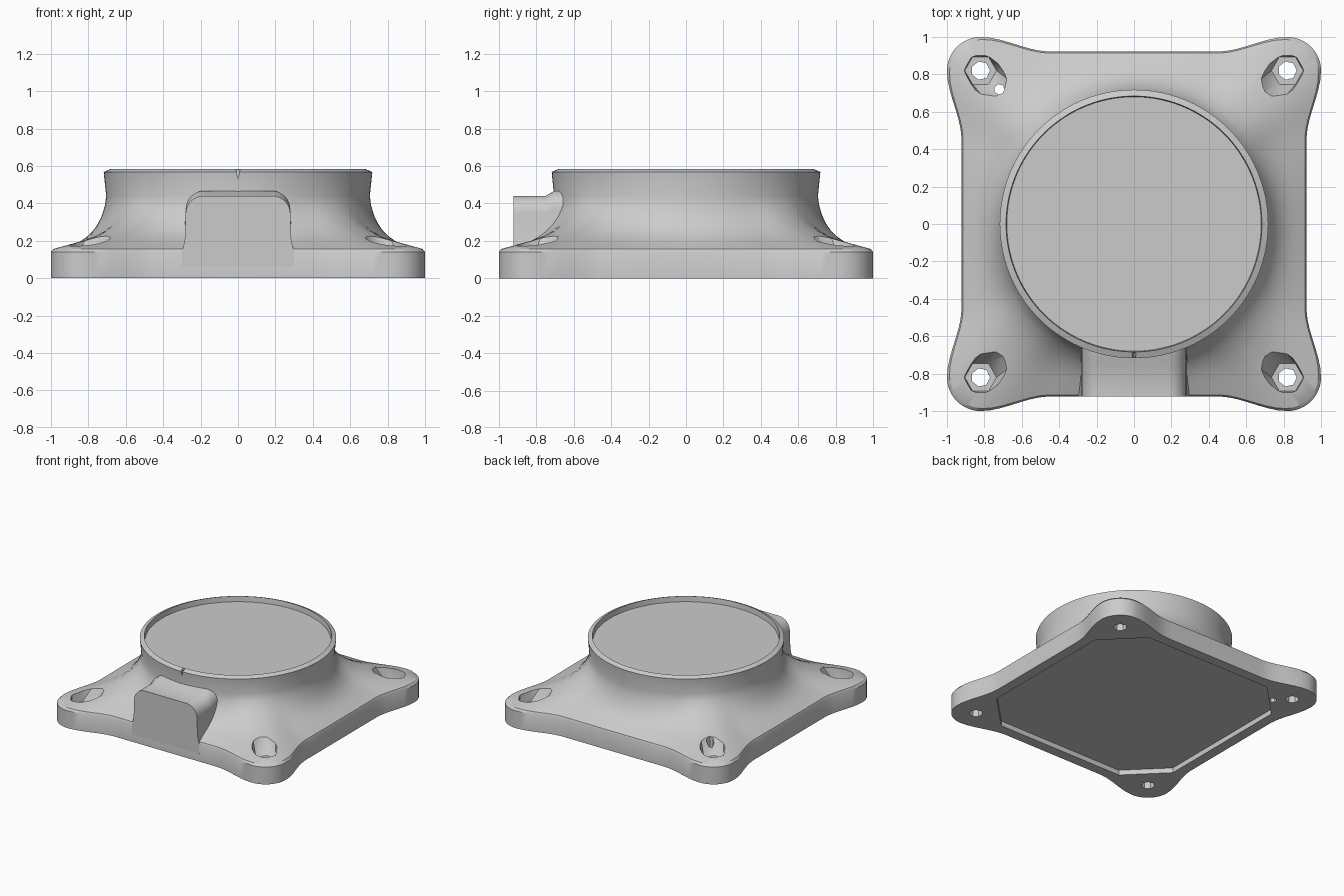
import bpy, bmesh
from math import sin, cos, pi, atan2, hypot

if "Cube" in bpy.data.objects:
    bpy.data.objects.remove(bpy.data.objects["Cube"], do_unlink=True)

GREY = (0.6, 0.6, 0.6, 1)
grey = bpy.data.materials.new("light grey")
grey.use_nodes = True
grey.diffuse_color = GREY
grey.node_tree.nodes["Principled BSDF"].inputs["Base Color"].default_value = GREY


def finish(name, bm):
    bmesh.ops.recalc_face_normals(bm, faces=bm.faces)
    mesh = bpy.data.meshes.new(name)
    bm.to_mesh(mesh)
    bm.free()
    mesh.materials.append(grey)
    obj = bpy.data.objects.new(name, mesh)
    bpy.context.collection.objects.link(obj)
    return obj


def loft(name, rings):
    """Skin a list of equal-length closed rings and cap both ends."""
    bm = bmesh.new()
    rows = [[bm.verts.new(p) for p in ring] for ring in rings]
    n = len(rows[0])
    for a, b in zip(rows, rows[1:]):
        for i in range(n):
            j = (i + 1) % n
            bm.faces.new((a[i], a[j], b[j], b[i]))
    bm.faces.new(rows[0][::-1])
    bm.faces.new(rows[-1])
    return finish(name, bm)


def circle(cx, cy, r, z, n):
    return [(cx + r * cos(2 * pi * i / n), cy + r * sin(2 * pi * i / n), z) for i in range(n)]


def hull(name, points):
    bm = bmesh.new()
    for p in points:
        bm.verts.new(p)
    bmesh.ops.convex_hull(bm, input=bm.verts)
    loose = [v for v in bm.verts if not v.link_faces]
    bmesh.ops.delete(bm, geom=loose, context='VERTS')
    return finish(name, bm)


def activate(obj):
    bpy.ops.object.select_all(action='DESELECT')
    obj.select_set(True)
    bpy.context.view_layer.objects.active = obj


def cut(target, cutter):
    cutter.hide_render = True
    mod = target.modifiers.new("cut", 'BOOLEAN')
    mod.operation, mod.solver, mod.object = 'DIFFERENCE', 'EXACT', cutter
    activate(target)
    bpy.ops.object.modifier_apply(modifier=mod.name)
    bpy.data.objects.remove(cutter, do_unlink=True)


def smooth(obj, angle=0.55):
    activate(obj)
    bpy.ops.object.shade_smooth_by_angle(angle=angle)


# Plate outline: straight sides easing out into round corner lobes
EDGE, LOBE, LOBE_R, EASE = 0.922, 0.82, 0.18, 0.45


def side_y(x):
    t = min(max((abs(x) - EASE) / (LOBE - EASE), 0), 1)
    return EDGE + (1 - EDGE) * t * t * (3 - 2 * t)


side = []
for i in range(33):
    x = LOBE - 2 * LOBE * i / 32
    side.append((x, side_y(x)))
for i in range(1, 12):
    a = pi / 2 + pi / 2 * i / 12
    side.append((-LOBE + LOBE_R * cos(a), LOBE + LOBE_R * sin(a)))
outline = []
for _ in range(4):
    outline += side
    side = [(-y, x) for x, y in side]

# Flared body: outline shrinks onto the round neck, then lip and recessed cap
NECK = 0.705


def flare_ring(f, z):
    ring = []
    for x, y in outline:
        a = atan2(y, x)
        r = NECK + f * (hypot(x, y) - NECK)
        ring.append((r * cos(a), r * sin(a), z))
    return ring


def round_ring(r, z):
    return [(r * cos(atan2(y, x)), r * sin(atan2(y, x)), z) for x, y in outline]


profile = [(1, 0), (1, 0.14), (0.97, 0.157), (0.8, 0.178), (0.62, 0.2), (0.46, 0.225),
           (0.32, 0.255), (0.2, 0.292), (0.1, 0.338), (0.03, 0.39), (0, 0.44)]
neck = [(0.718, 0.568), (0.684, 0.583), (0.68, 0.54)]
body = loft("flared_body", [flare_ring(f, z) for f, z in profile]
            + [round_ring(r, z) for r, z in neck])

# Shallow underside recess with clipped corners
A, B = 0.84, 0.56
corners = [(A, B), (B, A), (-B, A), (-A, B), (-A, -B), (-B, -A), (B, -A), (A, -B)]
cut(body, loft("underside_recess", [[(x, y, z) for x, y in corners] for z in (-0.1, 0.04)]))

# Screw pockets and through holes in each corner
for sx in (1, -1):
    for sy in (1, -1):
        hx, hy = sx * LOBE, sy * LOBE
        inner = 0.75
        cut(body, hull("screw_pocket", circle(hx, hy, 0.085, 0.11, 6)
                       + circle(hx, hy, 0.09, 0.28, 8)
                       + circle(sx * inner, sy * inner, 0.105, 0.28, 10)))
        cut(body, loft("screw_hole", [circle(hx, hy, 0.05, z, 7) for z in (-0.1, 0.3)]))

# Small locating hole beside the back corner screw
cut(body, loft("pin_hole", [circle(-0.72, 0.72, 0.028, z, 7) for z in (-0.1, 0.4)]))

# Tiny index notch in the front of the rim
cut(body, loft("rim_notch", [[(-0.015, y, 0.6), (0, y, 0.53), (0.015, y, 0.6)]
                             for y in (-0.76, -0.69)]))
smooth(body)

# Rounded connector housing at the front, rising slightly where it meets the neck
half = [(0.3, 0.06), (0.298, 0.15), (0.285, 0.2)]
half += [(0.185 + 0.095 * cos(i * pi / 16), 0.345 + 0.095 * sin(i * pi / 16)) for i in range(9)]
arch = half + [(-x, z) for x, z in reversed(half)]
housing = loft("connector_housing", [[(x, y, z * s) for x, z in arch]
               for y, s in ((-0.923, 1), (-0.75, 1), (-0.705, 1.06), (-0.62, 1.06))])
smooth(housing)
